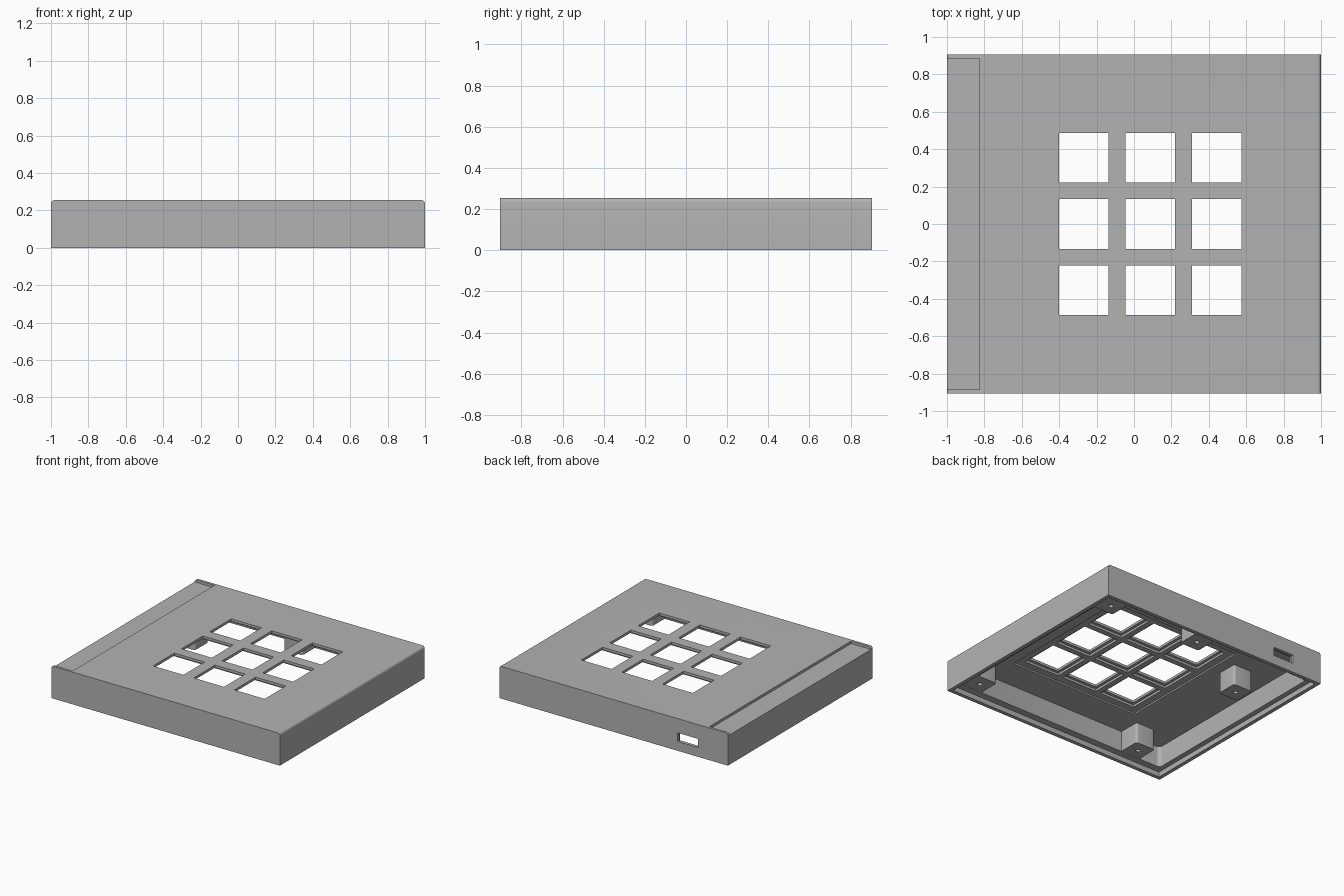
import bpy, bmesh, math
from mathutils import Vector

cube = bpy.data.objects.get("Cube")
if cube:
    bpy.data.objects.remove(cube, do_unlink=True)

grey = bpy.data.materials.new("plain grey")
grey.use_nodes = True
grey.diffuse_color = (0.45, 0.45, 0.45, 1)
grey.node_tree.nodes["Principled BSDF"].inputs["Base Color"].default_value = (0.45, 0.45, 0.45, 1)

HALF_Y, HEIGHT = 0.905, 0.255
LEDGE, ROOF = 0.04, 0.205


def finish(bm, name):
    mesh = bpy.data.meshes.new(name)
    bmesh.ops.recalc_face_normals(bm, faces=bm.faces)
    bm.to_mesh(mesh)
    bm.free()
    obj = bpy.data.objects.new(name, mesh)
    bpy.context.collection.objects.link(obj)
    mesh.materials.append(grey)
    return obj


def box(name, x, y, z, radius=0, pick=None):
    """Box from ranges; edges chosen by pick(direction, middle) are rounded."""
    bm = bmesh.new()
    bmesh.ops.create_cube(bm, size=1)
    for v in bm.verts:
        v.co = Vector([(r[0] + r[1]) / 2 + c * (r[1] - r[0]) for c, r in zip(v.co, (x, y, z))])
    if radius:
        edges = [e for e in bm.edges
                 if pick((e.verts[1].co - e.verts[0].co).normalized(),
                         (e.verts[0].co + e.verts[1].co) / 2)]
        bmesh.ops.bevel(bm, geom=edges, offset=radius, segments=5, profile=0.5, affect='EDGES')
    return finish(bm, name)


def cylinder(name, x, y, z, radius):
    bm = bmesh.new()
    bmesh.ops.create_cone(bm, cap_ends=True, segments=20, radius1=radius, radius2=radius, depth=z[1] - z[0])
    bmesh.ops.translate(bm, vec=(x, y, sum(z) / 2), verts=bm.verts)
    return finish(bm, name)


def cut(target, cutter):
    cutter.hide_render = True
    mod = target.modifiers.new("cut", 'BOOLEAN')
    mod.operation, mod.solver, mod.object = 'DIFFERENCE', 'EXACT', cutter
    bpy.context.view_layer.objects.active = target
    bpy.ops.object.modifier_apply(modifier=mod.name)
    bpy.data.objects.remove(cutter, do_unlink=True)


def upright(direction, middle):
    return abs(direction.z) > 0.9


# Case with rounded side edges on top
case = box("case", (-1, 1), (-HALF_Y, HALF_Y), (0, HEIGHT), 0.02,
           lambda d, m: abs(d.y) > 0.9 and m.z > 0.2)

# Base plate step, then main cavity
cut(case, box("step", (-0.97, 0.97), (-0.875, 0.875), (-0.1, LEDGE)))
cut(case, box("cavity", (-0.93, 0.92), (-0.82, 0.82), (-0.1, ROOF), 0.03, upright))

# Shallow recess along the left top edge
cut(case, box("strip", (-1.1, -0.825), (-0.885, 0.885), (0.235, 0.4)))

# Key grid: shared pocket, then a stepped opening for each key
KEY_X, PITCH = 0.087, 0.355
cut(case, box("grid_pocket", (KEY_X - 0.57, KEY_X + 0.57), (-0.57, 0.57), (0.1, 0.217)))
for i in (-1, 0, 1):
    for j in (-1, 0, 1):
        cx, cy = KEY_X + i * PITCH, j * PITCH
        for half, top in ((0.155, 0.235), (0.1325, 0.4)):
            cut(case, box("key_cut", (cx - half, cx + half), (cy - half, cy + half), (0.1, top)))

# Cable port in the back wall with a thinned inner side
cut(case, box("port_notch", (-0.78, -0.52), (0.7, 0.88), (0.03, 0.18)))
cut(case, box("port", (-0.74, -0.56), (0.7, 1), (0.074, 0.142)))

# Screw posts: hole position and block extents
posts = {
    "front_right_post": (0.835, -0.735, (0.75, 0.95), (-0.85, -0.65)),
    "back_right_post": (0.835, 0.735, (0.75, 0.95), (0.65, 0.85)),
    "back_middle_post": (0.025, 0.735, (-0.06, 0.11), (0.65, 0.85)),
    "front_left_post": (-0.655, -0.735, (-0.74, -0.57), (-0.85, -0.65)),
    "inner_left_post": (-0.655, 0.36, (-0.74, -0.57), (0.275, 0.445)),
}
for name, (hx, hy, xr, yr) in posts.items():
    post = box(name, xr, yr, (LEDGE + 0.001, ROOF + 0.005), 0.02, upright)
    cut(post, cylinder("screw_hole", hx, hy, (0, 0.17), 0.018))

# Smooth only the rounded edges
for obj in [case] + [bpy.data.objects[n] for n in posts]:
    bpy.ops.object.select_all(action='DESELECT')
    obj.select_set(True)
    bpy.context.view_layer.objects.active = obj
    bpy.ops.object.shade_smooth_by_angle(angle=math.radians(30))
